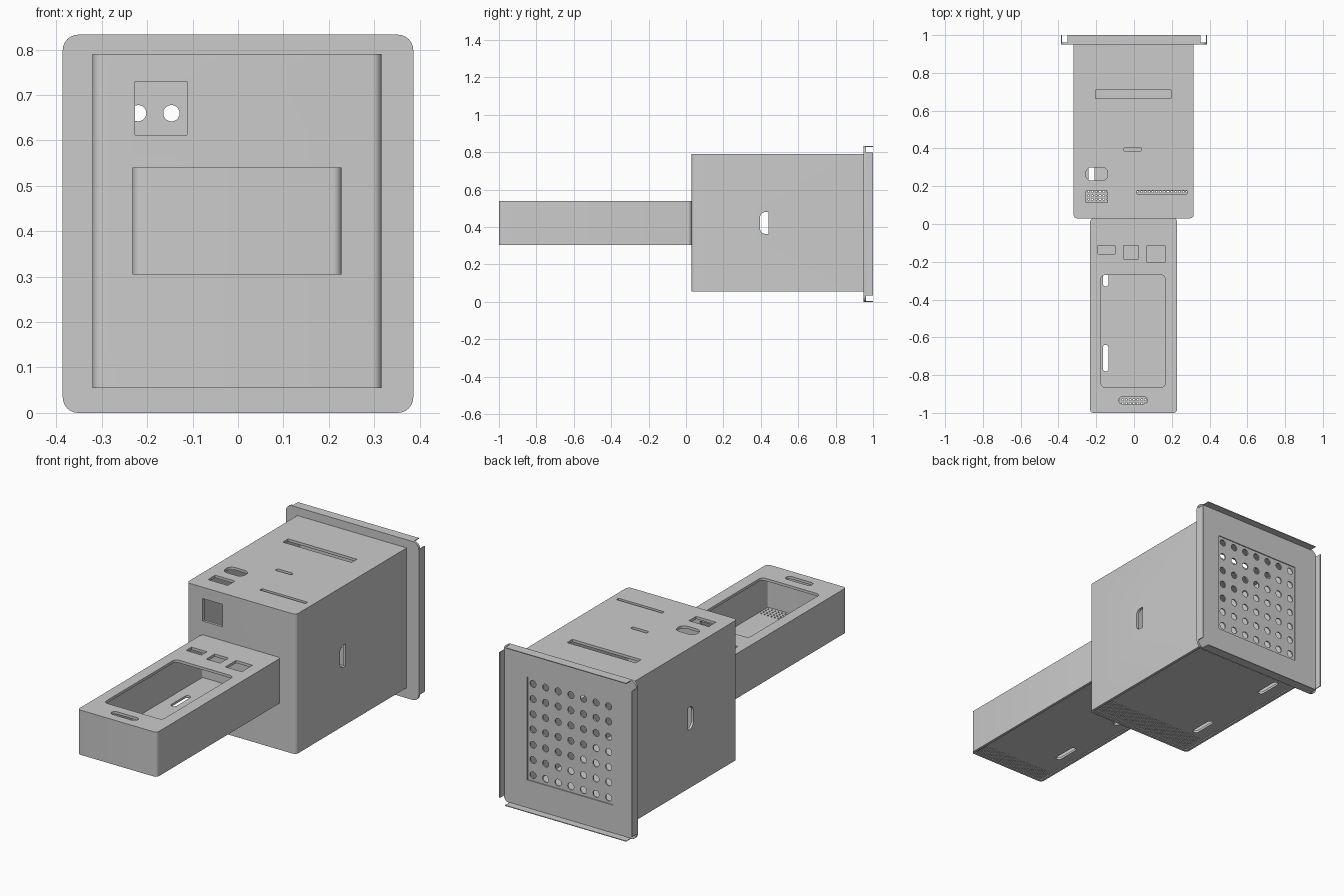
import bpy, bmesh, math

if "Cube" in bpy.data.objects:
    bpy.data.objects.remove(bpy.data.objects["Cube"])

T = 0.014  # wall thickness


def rrect(u0, u1, v0, v1, radii=0.0, n=6):
    """Rounded rectangle outline; radii is one value or one per corner."""
    if not isinstance(radii, (tuple, list)):
        radii = (radii,) * 4
    signs = ((u0, v0, 1, 1), (u1, v0, -1, 1), (u1, v1, -1, -1), (u0, v1, 1, -1))
    pts = []
    for i, ((u, v, su, sv), r) in enumerate(zip(signs, radii)):
        if r <= 0:
            pts.append((u, v))
            continue
        for k in range(n + 1):
            a = math.pi + (i + k / n) * math.pi / 2
            pts.append((u + su * r + r * math.cos(a), v + sv * r + r * math.sin(a)))
    return pts


def circle(u, v, r, n=20):
    return [(u + r * math.cos(2 * math.pi * k / n), v + r * math.sin(2 * math.pi * k / n)) for k in range(n)]


def prism(name, outlines, lo, hi, axis='z'):
    """Extrude one or more separate outlines along an axis into one object."""
    place = {'z': lambda u, v, h: (u, v, h),
             'y': lambda u, v, h: (u, h, v),
             'x': lambda u, v, h: (h, u, v)}[axis]
    bm = bmesh.new()
    for pts in outlines:
        a = [bm.verts.new(place(u, v, lo)) for u, v in pts]
        b = [bm.verts.new(place(u, v, hi)) for u, v in pts]
        bm.faces.new(a)
        bm.faces.new(b[::-1])
        for i in range(len(a)):
            j = (i + 1) % len(a)
            bm.faces.new((a[i], b[i], b[j], a[j]))
    bmesh.ops.recalc_face_normals(bm, faces=bm.faces[:])
    me = bpy.data.meshes.new(name)
    bm.to_mesh(me)
    bm.free()
    ob = bpy.data.objects.new(name, me)
    bpy.context.scene.collection.objects.link(ob)
    return ob


def cut(ob, outlines, lo, hi, axis='z'):
    """Subtract prisms from an object and bake the result."""
    cutter = prism("cutter", outlines, lo, hi, axis)
    cutter.hide_render = True
    mod = ob.modifiers.new("cut", 'BOOLEAN')
    mod.operation = 'DIFFERENCE'
    mod.solver = 'EXACT'
    mod.object = cutter
    dg = bpy.context.evaluated_depsgraph_get()
    dg.update()
    me = bpy.data.meshes.new_from_object(ob.evaluated_get(dg))
    ob.modifiers.clear()
    ob.data = me
    bpy.data.objects.remove(cutter)


def dots(x0, x1, y0, y1, step=0.02, s=0.004):
    """Grid of tiny square vent holes."""
    nx, ny = round((x1 - x0) / step), round((y1 - y0) / step)
    return [rrect(x0 + i * step - s, x0 + i * step + s, y0 + j * step - s, y0 + j * step + s)
            for i in range(nx + 1) for j in range(ny + 1)]


def smooth(ob):
    bpy.ops.object.select_all(action='DESELECT')
    ob.select_set(True)
    bpy.context.view_layer.objects.active = ob
    bpy.ops.object.shade_smooth_by_angle(angle=math.radians(30))


# Main housing: hollow, open below and behind
BX0, BX1, BY0, BY1, BZ0, BZ1 = -0.32, 0.316, 0.03, 0.955, 0.055, 0.79
housing = prism("housing", [rrect(BX0, BX1, BY0, BY1, (0.02, 0.02, 0, 0))], BZ0, BZ1)
cut(housing, [rrect(BX0 + T, BX1 - T, BY0 + T, BY1 + 0.1, (0.008, 0.008, 0, 0))], BZ0 - 0.1, BZ1 - T)
# top openings
cut(housing, [rrect(-0.205, 0.195, 0.665, 0.71),
              rrect(-0.055, 0.04, 0.385, 0.405, 0.008),
              rrect(-0.255, -0.14, 0.23, 0.30, 0.03),
              rrect(-0.255, -0.14, 0.115, 0.175),
              rrect(0.015, 0.28, 0.16, 0.178)], 0.7, 0.9)
# front window and the slot through both sides
cut(housing, [rrect(-0.227, -0.112, 0.612, 0.73)], 0.0, 0.1, 'y')
cut(housing, [rrect(0.395, 0.442, 0.363, 0.48, (0.03, 0, 0, 0.03))], -1, 1, 'x')

# Housing base plate with slots and vents
base = prism("housing_base", [rrect(BX0 + T, BX1 - T, BY0 + T, BY1, (0.008, 0.008, 0, 0))], BZ0 + 0.006, BZ0 + 0.018)
cut(base, [rrect(-0.24, -0.21, 0.20, 0.34, 0.014), rrect(-0.24, -0.21, 0.71, 0.85, 0.014)], 0, 0.2)
cut(base, dots(-0.28, 0.28, 0.07, 0.17) + dots(-0.28, 0.28, 0.87, 0.93), 0, 0.2)

# Front arm: hollow tray with a large opening on top
AX0, AX1, AY0, AY1, AZ0, AZ1 = -0.232, 0.228, -1.0, 0.03, 0.305, 0.54
arm = prism("arm", [rrect(AX0, AX1, AY0, AY1, 0.018)], AZ0, AZ1)
cut(arm, [rrect(AX0 + T, AX1 - T, AY0 + T, AY1 - T, 0.008)], AZ0 - 0.1, AZ1 - T)
cut(arm, [rrect(-0.175, 0.165, -0.865, -0.27, 0.022),
          rrect(-0.19, -0.10, -0.16, -0.115),
          rrect(-0.055, 0.025, -0.185, -0.115),
          rrect(0.07, 0.165, -0.205, -0.115),
          rrect(-0.08, 0.07, -0.952, -0.915, 0.017)], 0.45, 0.7)

# Arm base plate
arm_base = prism("arm_base", [rrect(AX0 + T, AX1 - T, AY0 + T, AY1 - T, 0.008)], AZ0 + 0.006, AZ0 + 0.018)
cut(arm_base, [rrect(-0.165, -0.135, -0.78, -0.64, 0.014), rrect(-0.165, -0.135, -0.33, -0.19, 0.014)], 0.2, 0.4)
cut(arm_base, dots(-0.20, 0.20, -0.97, -0.90), 0.2, 0.4)

# Rear plate with a sunken perforated panel
W, H = 0.386, 0.833
plate = prism("rear_plate", [rrect(-W, W, 0, H, 0.034)], 0.95, 0.962, 'y')
cut(plate, [rrect(-0.25, 0.25, 0.15, 0.69)], 0.957, 1.1, 'y')
cut(plate, [circle(0.0733 * i, 0.42 + 0.08 * j, 0.018) for i in range(-3, 4) for j in range(-3, 4)], 0.9, 1.1, 'y')

# Folded rim strips, open at the corners
E, C = 0.004, 0.034
rim = prism("rear_rim", [rrect(-W, -W + E, C, H - C), rrect(W - E, W, C, H - C),
                         rrect(-W + C, W - C, 0, E), rrect(-W + C, W - C, H - E, H)], 0.955, 1.0, 'y')

for part in (housing, base, arm, arm_base, plate, rim):
    smooth(part)
